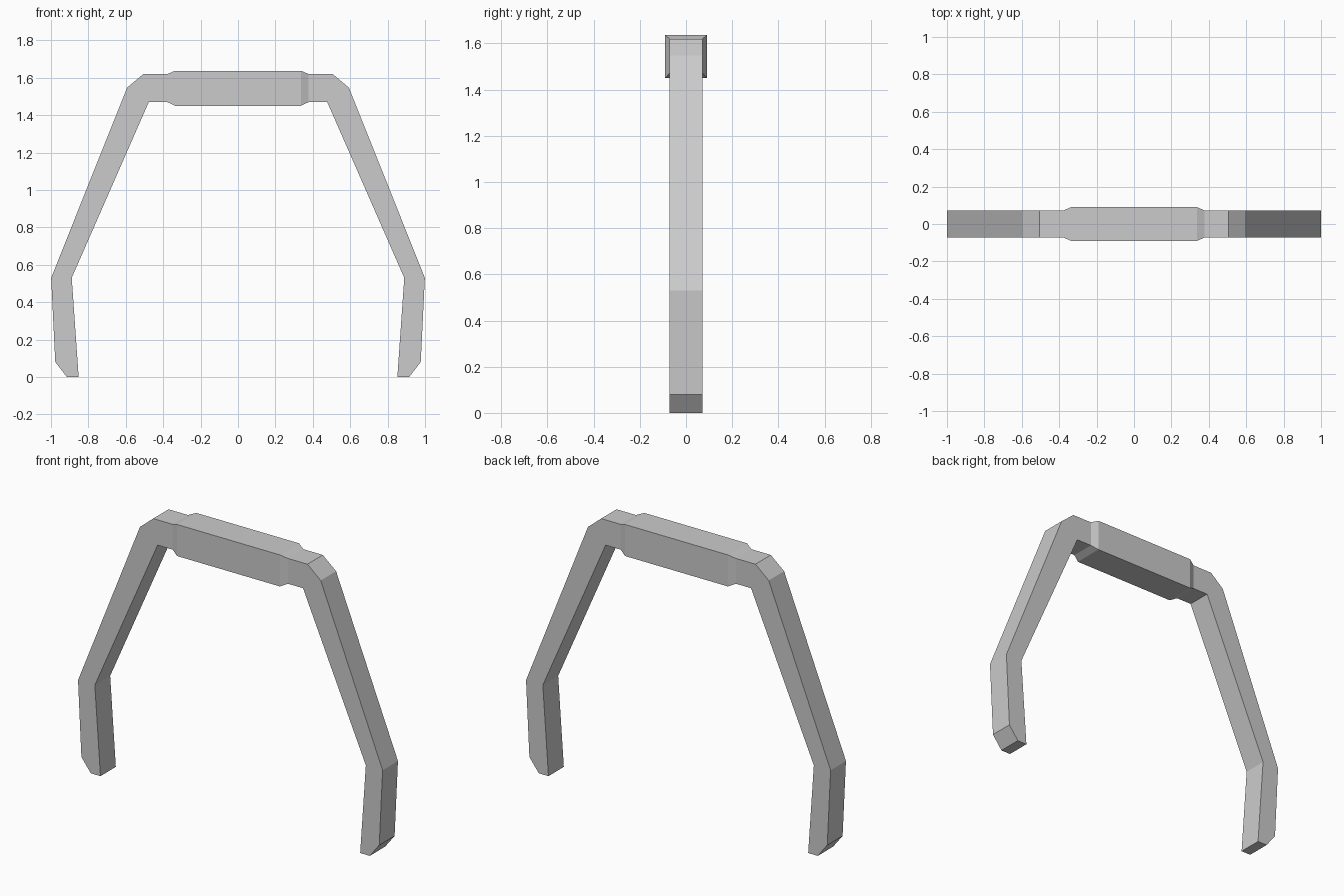
import bpy, bmesh

if "Cube" in bpy.data.objects:
    bpy.data.objects.remove(bpy.data.objects["Cube"])

# Right half of the handle, bottom to middle: (outer x, z), (inner x, z), half depth
D, G = 0.072, 0.09
half = [
    ((0.915, 0.0), (0.852, 0.0), D),       # foot
    ((0.977, 0.08), (0.852, 0.0), D),      # foot chamfer
    ((0.999, 0.53), (0.889, 0.53), D),     # lower bend
    ((0.593, 1.547), (0.477, 1.47), D),    # upper corner
    ((0.506, 1.62), (0.477, 1.47), D),
    ((0.378, 1.62), (0.378, 1.47), D),     # grip taper
    ((0.337, 1.637), (0.337, 1.45), G),    # grip
]
mirrored = [((-o[0], o[1]), (-i[0], i[1]), d) for o, i, d in reversed(half)]

# Loft rectangular sections along the whole arch
bm = bmesh.new()
rings = []
for o, i, d in half + mirrored:
    rings.append([bm.verts.new(c) for c in (
        (o[0], -d, o[1]), (o[0], d, o[1]), (i[0], d, i[1]), (i[0], -d, i[1]))])
for a, b in zip(rings, rings[1:]):
    for k in range(4):
        n = (k + 1) % 4
        bm.faces.new((a[k], a[n], b[n], b[k]))
bm.faces.new(rings[0])
bm.faces.new(rings[-1])

# Merge the shared inner corners
bmesh.ops.remove_doubles(bm, verts=bm.verts[:], dist=1e-4)
bmesh.ops.recalc_face_normals(bm, faces=bm.faces[:])
mesh = bpy.data.meshes.new("handle_with_grip")
bm.to_mesh(mesh)
bm.free()
bpy.context.collection.objects.link(bpy.data.objects.new("handle_with_grip", mesh))
